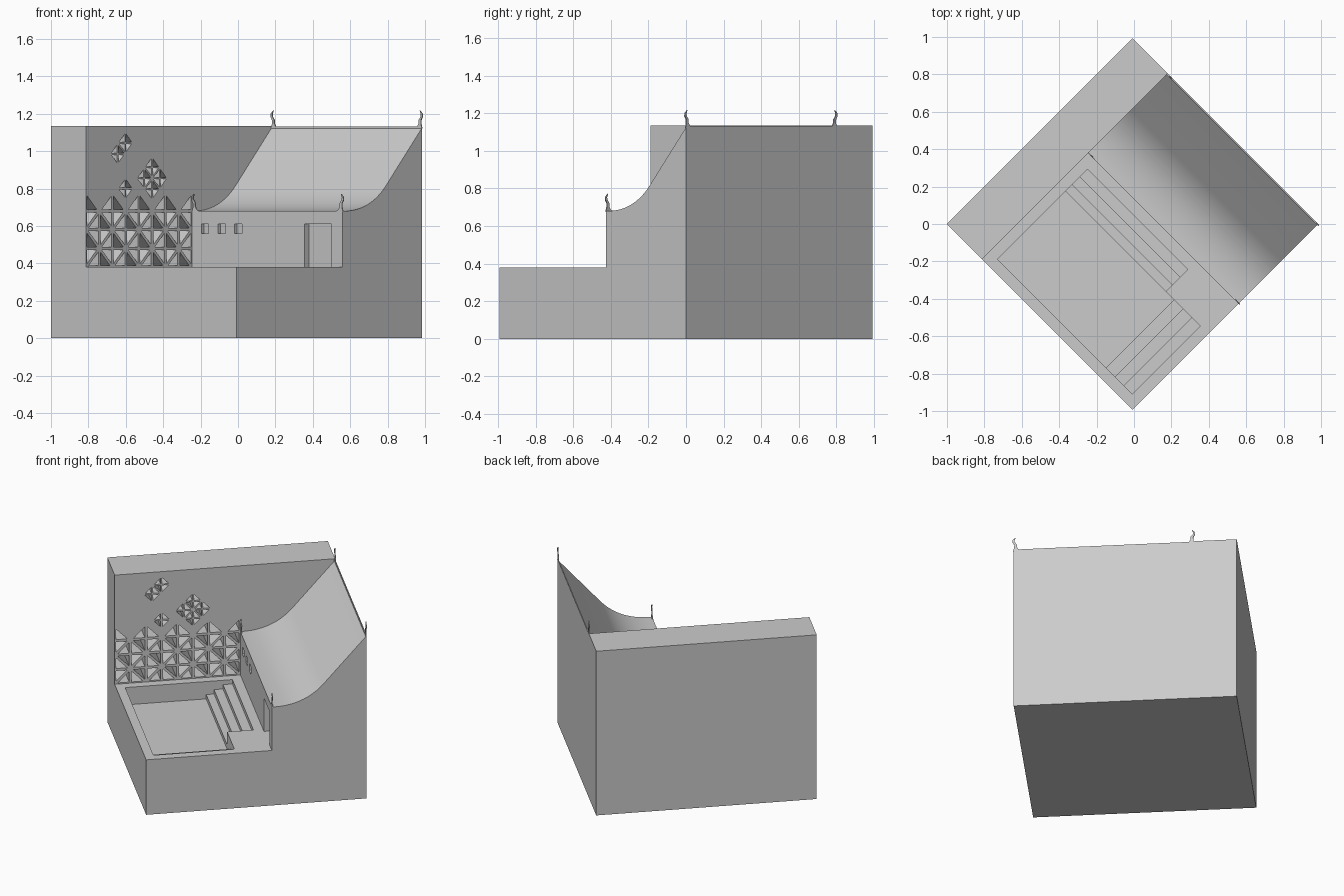
import bpy, bmesh, math
from mathutils import Matrix, Vector

if "Cube" in bpy.data.objects:
    bpy.data.objects.remove(bpy.data.objects["Cube"])

# Local frame: u runs from the left corner to the front corner, v to the back corner
L, WALL, HOUSE, DECK = 1.403, 0.266, 0.80, 0.38
PLACE = Matrix.Translation((-1, 0, 0)) @ Matrix.Rotation(-math.pi / 4, 4, 'Z')


def add_prism(bm, pts, axis, a, b):
    """Extrude a 2D outline along axis u, v or z, from a to b."""
    def to3(p, t):
        return {'u': (t, p[0], p[1]), 'v': (p[0], t, p[1]), 'z': (p[0], p[1], t)}[axis]
    lo = [bm.verts.new(to3(p, a)) for p in pts]
    hi = [bm.verts.new(to3(p, b)) for p in pts]
    bm.faces.new(lo)
    bm.faces.new(hi[::-1])
    n = len(pts)
    for i in range(n):
        j = (i + 1) % n
        bm.faces.new((lo[j], lo[i], hi[i], hi[j]))


def finish(name, bm):
    bmesh.ops.recalc_face_normals(bm, faces=bm.faces)
    me = bpy.data.meshes.new(name)
    bm.to_mesh(me)
    bm.free()
    me.transform(PLACE)
    ob = bpy.data.objects.new(name, me)
    bpy.context.collection.objects.link(ob)
    return ob


def prism(name, pts, axis, a, b):
    bm = bmesh.new()
    add_prism(bm, pts, axis, a, b)
    return finish(name, bm)


def box(name, u0, u1, v0, v1, z0, z1):
    return prism(name, [(u0, v0), (u1, v0), (u1, v1), (u0, v1)], 'z', z0, z1)


def activate(ob):
    bpy.ops.object.select_all(action='DESELECT')
    ob.select_set(True)
    bpy.context.view_layer.objects.active = ob


def cut(ob, cutter):
    cutter.hide_render = True
    activate(ob)
    mod = ob.modifiers.new("cut", 'BOOLEAN')
    mod.operation, mod.solver, mod.object = 'DIFFERENCE', 'EXACT', cutter
    bpy.ops.object.modifier_apply(modifier=mod.name)
    bpy.data.objects.remove(cutter)


# Courtyard block with a sunken basin and two flights of steps
court = box("courtyard", WALL, L, 0, HOUSE, 0, DECK)
back_steps = (0.739, 0.679, 0.622, 0.572)
side_steps = (1.343, 1.279, 1.213, 1.145)
for k in range(4):
    z = DECK - 0.03 * (k + 1)
    if k < 3:
        cut(court, box("cutter", 0.325, 1.082, 0.057, back_steps[k], z, 0.5))
    cut(court, box("cutter", 0.325, side_steps[k], 0.057, 0.572, z, 0.5))

# House with a sweeping roof: curved eave, then a straight slope
profile = [(L, 0), (HOUSE, 0)]
p0, p1, p2 = Vector((HOUSE, 0.68)), Vector((1.0, 0.675)), Vector((1.125, 0.81))
for i in range(17):
    t = i / 16
    profile.append(tuple(p0 * (1 - t) ** 2 + p1 * 2 * t * (1 - t) + p2 * t * t))
profile.append((L, 1.125))
house = prism("house", profile, 'u', WALL, L)
for i in range(3):
    u = 0.338 + 0.125 * i
    cut(house, box("cutter", u, u + 0.055, 0.7, HOUSE + 0.018, 0.56, 0.61))
cut(house, box("cutter", 1.116, 1.321, 0.7, HOUSE + 0.036, DECK, 0.61))
activate(house)
bpy.ops.object.shade_smooth_by_angle(angle=math.radians(25))

# Screen wall with deep triangular openings
wall = box("screen_wall", 0, WALL, 0, L, 0, 1.135)
holes = bmesh.new()


def hole(tri, bar):
    """Triangular opening, shrunk towards its incentre to leave bars."""
    a, b, c = (Vector(p) for p in tri)
    la, lb, lc = (b - c).length, (a - c).length, (a - b).length
    per = la + lb + lc
    centre = (a * la + b * lb + c * lc) / per
    r = abs((b - a).cross(c - a)) / per
    s = (r - bar) / r
    add_prism(holes, [tuple(centre + (p - centre) * s) for p in (a, b, c)], 'u', 0.004, WALL + 0.1)


g = 0.1
for i in range(8):
    for j in range(4):
        q = [(i * g, DECK + j * g), (i * g + g, DECK + j * g),
             (i * g + g, DECK + j * g + g), (i * g, DECK + j * g + g)]
        if (i + j) % 2 == 0:      # diagonal rising to the right
            tris = [(q[0], q[1], q[2]), (q[0], q[2], q[3])]
        else:                     # diagonal falling to the right
            tris = [(q[0], q[1], q[3]), (q[1], q[2], q[3])]
        if j == 3:                # serrated top row keeps lower halves only
            tris = tris[:1]
        for t in tris:
            hole(t, 0.008)

# Loose diamonds above the lattice, each four triangles
d = 0.059
diamonds = [(0.298, 0.80), (0.268 - d / 2, 1.015 - d / 2), (0.268 + d / 2, 1.015 + d / 2)]
diamonds += [(0.499 + a * d, 0.855 + b * d) for a, b in ((1, 0), (-1, 0), (0, 1), (0, -1))]
for cv, cz in diamonds:
    for a, b in ((1, 1), (-1, 1), (-1, -1), (1, -1)):
        hole([(cv, cz), (cv + a * d, cz), (cv, cz + b * d)], 0.005)
cut(wall, finish("cutter", holes))

# Slim ridge trim and hooked finials on the roof corners
box("ridge_trim", WALL, L, L - 0.006, L, 1.12, 1.131)
hook = [(-0.004, -0.005), (0.055, -0.005), (0.03, 0.008), (0.02, 0.025), (0.02, 0.042),
        (0.006, 0.06), (0.004, 0.072), (0.012, 0.092), (-0.006, 0.076), (-0.008, 0.06),
        (0.004, 0.04), (0.003, 0.02)]
for row, v, z in (("eave", HOUSE, 0.68), ("ridge", L - 0.006, 1.125)):
    for side, u0, s in (("left", WALL + 0.004, 1), ("right", L, -1)):
        prism(f"{row}_finial_{side}", [(u0 + s * p, z + h) for p, h in hook], 'v', v, v + 0.006)
